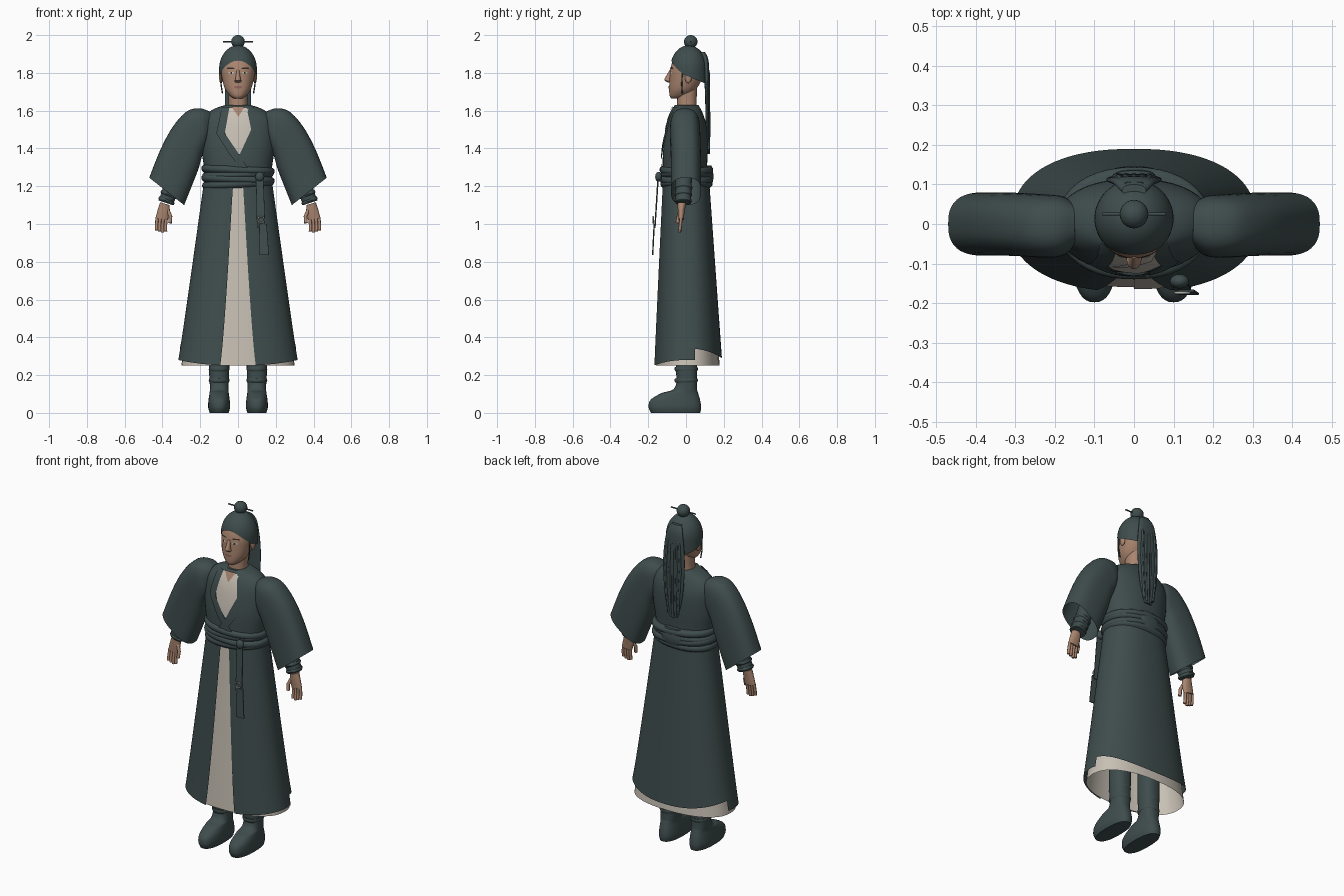
import bpy, bmesh, math
from mathutils import Vector

cube = bpy.data.objects.get("Cube")
if cube:
    bpy.data.objects.remove(cube)


def material(name, rgb):
    m = bpy.data.materials.new(name)
    m.use_nodes = True
    m.diffuse_color = (*rgb, 1)
    bsdf = m.node_tree.nodes["Principled BSDF"]
    bsdf.inputs["Base Color"].default_value = (*rgb, 1)
    bsdf.inputs["Roughness"].default_value = 0.8
    return m


CLOTH = material("dark teal cloth", (0.05, 0.074, 0.074))
CREAM = material("cream linen", (0.58, 0.53, 0.46))
SKIN = material("skin", (0.40, 0.235, 0.16))
INK = material("dark ink", (0.03, 0.025, 0.022))
LIP = material("lip", (0.30, 0.13, 0.10))
SILVER = material("silver", (0.40, 0.40, 0.38))
made = []


def finish(name, bm, mat):
    bmesh.ops.recalc_face_normals(bm, faces=bm.faces)
    me = bpy.data.meshes.new(name)
    bm.to_mesh(me)
    bm.free()
    me.materials.append(mat)
    ob = bpy.data.objects.new(name, me)
    bpy.context.scene.collection.objects.link(ob)
    made.append(ob)
    return ob


def level(z, rx, front, back, cx=0):
    """Horizontal section, as (x0, z0, x1, z1, front y, back y)."""
    return (cx - rx, z, cx + rx, z, front, back)


def smooth(secs, k=5):
    """Catmull-Rom interpolation between sections."""
    vs = [Vector(s) for s in secs]
    out = []
    for i in range(len(vs) - 1):
        a, b, c, d = vs[max(i - 1, 0)], vs[i], vs[i + 1], vs[min(i + 2, len(vs) - 1)]
        for j in range(k):
            t = j / k
            out.append(b + (c - a) * t / 2 + (a * 2 - b * 5 + c * 4 - d) * t * t / 2
                       + (b * 3 - a - c * 3 + d) * t ** 3 / 2)
    return out + [vs[-1]]


def power(v, e):
    return math.copysign(abs(v) ** e, v)


def loft(name, secs, mat, side=1, n=40, p=2.2, arcs=None, caps=(True, True), hem=None, k=5):
    """Skin over sections; arcs gives the start and end angles at top and bottom."""
    rings = smooth(secs, k)
    bm = bmesh.new()
    grid = []
    for i, (x0, z0, x1, z1, yf, yb) in enumerate(rings):
        t = i / (len(rings) - 1)
        row = []
        for j in range(n + 1 if arcs else n):
            a = math.tau * j / n
            if arcs:
                lo, hi = (arcs[0][q] * (1 - t) + arcs[1][q] * t for q in (0, 1))
                a = lo + (hi - lo) * j / n
            u, v = power(math.sin(a), 2 / p), power(-math.cos(a), 2 / p)
            z = (z0 + z1) / 2 + u * (z1 - z0) / 2 + (t ** 4 * hem(a) if hem else 0)
            row.append(bm.verts.new((side * ((x0 + x1) / 2 + u * (x1 - x0) / 2),
                                     (yf + yb) / 2 + v * (yb - yf) / 2, z)))
        grid.append(row)
    for r, s in zip(grid, grid[1:]):
        for j in range(n):
            q = j + 1 if arcs else (j + 1) % n
            bm.faces.new((r[j], r[q], s[q], s[j]))
    if not arcs:
        for on, row in zip(caps, (grid[0], grid[-1])):
            if on:
                bm.faces.new(row)
    return finish(name, bm, mat)


def front_y(secs, x, z, p):
    rings = sorted(smooth(secs), key=lambda s: s[1])
    lo = max((s for s in rings if s[1] <= z), key=lambda s: s[1], default=rings[0])
    hi = min((s for s in rings if s[1] > z), key=lambda s: s[1], default=rings[-1])
    s = lo.lerp(hi, (z - lo[1]) / (hi[1] - lo[1]) if hi[1] > lo[1] else 0)
    w = min(abs(x) / ((s[2] - s[0]) / 2), 1)
    return (s[4] + s[5]) / 2 - (s[5] - s[4]) / 2 * (1 - w ** p) ** (1 / p)


def plate(name, secs, rows, mat, off, p=2.2, cols=8, steps=6):
    """Thin patch laid on the front of a loft; rows are (z, left x, right x)."""
    bm = bmesh.new()
    grid = []
    for i in range((len(rows) - 1) * steps + 1):
        k = min(i // steps, len(rows) - 2)
        z, l, r = Vector(rows[k]).lerp(Vector(rows[k + 1]), i / steps - k)
        xs = [l + (r - l) * c / cols for c in range(cols + 1)]
        grid.append([bm.verts.new((x, front_y(secs, x, z, p) - off, z)) for x in xs])
    for r, s in zip(grid, grid[1:]):
        for c in range(cols):
            bm.faces.new((r[c], r[c + 1], s[c + 1], s[c]))
    return finish(name, bm, mat)


def tube(name, points, radius, mat, n=10):
    """Rounded rod through points."""
    cu = bpy.data.curves.new(name, "CURVE")
    cu.dimensions, cu.bevel_depth, cu.bevel_resolution, cu.use_fill_caps = "3D", radius, 2, True
    sp = cu.splines.new("POLY")
    sp.points.add(len(points) - 1)
    for pt, co in zip(sp.points, points):
        pt.co = (*co, 1)
    cu.materials.append(mat)
    ob = bpy.data.objects.new(name, cu)
    bpy.context.scene.collection.objects.link(ob)


def ball(name, co, size, mat):
    bm = bmesh.new()
    bmesh.ops.create_uvsphere(bm, u_segments=24, v_segments=14, radius=1)
    for v in bm.verts:
        v.co = Vector(c * s for c, s in zip(v.co, size)) + Vector(co)
    return finish(name, bm, mat)


# Robe skirt: cream underskirt, two front panels and a back panel
under = [level(1.24, 0.168, -0.113, 0.113), level(0.25, 0.3, -0.16, 0.178)]
outer = [level(1.24, 0.178, -0.122, 0.122), level(0.25, 0.316, -0.172, 0.188)]
behind = [level(1.24, 0.175, -0.12, 0.122), level(0.29, 0.308, -0.165, 0.19)]
loft("underskirt", under, CREAM, p=2.3, caps=(False, False), k=16)
plate("underskirt_pleat", under, [(1.2, 0, 0.03), (0.255, 0, 0.11)], CREAM, 0.005, 2.3)
for side, label in ((1, "left"), (-1, "right")):
    loft("front_panel_" + label, outer, CLOTH, side, p=2.3, k=16,
         arcs=((0.1, 1.8), (0.25, 1.75)), hem=lambda a: 0.03 * math.sin(a) ** 2)
loft("back_panel", behind, CLOTH, p=2.3, k=16, arcs=((1.5, math.tau - 1.5),) * 2,
     hem=lambda a: 0.05 * math.sin(a) ** 2)

# Robe body with crossed lapels
torso = [level(1.2, 0.175, -0.12, 0.115), level(1.3, 0.18, -0.124, 0.112),
         level(1.4, 0.195, -0.12, 0.115), level(1.5, 0.198, -0.105, 0.112),
         level(1.56, 0.185, -0.09, 0.098), level(1.605, 0.135, -0.072, 0.08),
         level(1.63, 0.068, -0.06, 0.065)]
loft("robe_body", torso, CLOTH)
plate("inner_shirt", torso, [(1.615, -0.055, 0.055), (1.5, -0.072, 0.072),
                             (1.43, -0.05, 0.04), (1.37, 0.005, 0.012)], CREAM, 0.003)
plate("shirt_overlap", torso, [(1.61, 0.03, 0.055), (1.56, 0, 0.045),
                               (1.5, -0.06, -0.03)], CREAM, 0.007)
plate("throat", torso, [(1.622, -0.035, 0.035), (1.57, 0, 0.004)], SKIN, 0.009)
plate("lapel_right", torso, [(1.62, -0.085, -0.045), (1.48, -0.115, -0.07),
                             (1.37, -0.045, 0.005), (1.3, 0.01, 0.05)], CLOTH, 0.009)
plate("lapel_left", torso, [(1.62, 0.045, 0.085), (1.5, 0.07, 0.115),
                            (1.37, 0.01, 0.06), (1.3, -0.04, 0.01)], CLOTH, 0.007)

# Wrapped sash of overlapping folds
for i in range(4):
    z, tilt, g = 1.205 + 0.025 * i, 0.008 * (-1) ** i, 0.004 * (i % 2)
    fold = [(-r - g, z + h - tilt, r + g, z + h + tilt, -f - g, f + g + 0.004)
            for h, r, f in ((-0.014, 0.178, 0.122), (0, 0.189, 0.135),
                            (0.018, 0.187, 0.133), (0.026, 0.176, 0.12))]
    loft("sash_fold", fold, CLOTH, k=3)
loft("sash_back_knot", [level(z, r, 0.11, y) for z, r, y in
                        ((1.2, 0.04, 0.135), (1.25, 0.065, 0.146), (1.31, 0.05, 0.135))], CLOTH)

# Hanging belt ornament
ball("belt_knot", (0.115, -0.145, 1.25), (0.024, 0.018, 0.026), CLOTH)
loft("belt_strap", [level(1.24, 0.02, -0.152, -0.144, 0.115),
                    level(0.98, 0.022, -0.168, -0.161, 0.122)], CLOTH, p=6)
loft("belt_tassel", [level(1.0, 0.02, -0.172, -0.165, 0.132),
                     level(0.835, 0.026, -0.18, -0.173, 0.138)], CLOTH, p=6)
circle = [(0.122 + 0.017 * math.cos(a), -0.174, 1.022 + 0.017 * math.sin(a))
          for a in (math.tau * i / 20 for i in range(21))]
tube("belt_ring", circle, 0.004, SILVER)

# Sleeves, forearms, hands and boots, mirrored
sleeve = [(0.14, 1.49, 0.15, 1.595, -0.05, 0.05), (0.165, 1.42, 0.2, 1.612, -0.08, 0.07),
          (0.19, 1.36, 0.27, 1.597, -0.085, 0.075), (0.21, 1.29, 0.345, 1.515, -0.082, 0.078),
          (0.245, 1.2, 0.41, 1.395, -0.08, 0.08), (0.285, 1.1, 0.47, 1.245, -0.08, 0.08)]
forearm = [(0.27, 1.29, 0.35, 1.33, -0.055, 0.035), (0.345, 1.1, 0.42, 1.125, -0.055, 0.025)]
palm = [(0.362, 1.1, 0.412, 1.115, -0.045, 0), (0.362, 1.06, 0.425, 1.075, -0.043, -0.007),
        (0.372, 1.02, 0.436, 1.03, -0.04, -0.012)]
boot = [level(z, r, f, b, 0.1) for z, r, f, b in
        ((0, 0.05, -0.185, 0.075), (0.03, 0.058, -0.198, 0.08), (0.07, 0.056, -0.187, 0.074),
         (0.105, 0.051, -0.13, 0.064), (0.14, 0.049, -0.056, 0.058),
         (0.3, 0.055, -0.055, 0.058), (0.9, 0.06, -0.06, 0.06))]
for side, label in ((1, "left"), (-1, "right")):
    loft("sleeve_" + label, sleeve, CLOTH, side, p=2.6, caps=(True, False))
    loft("forearm_" + label, forearm, CLOTH, side)
    for f in (0.6, 0.78, 0.95):
        c = Vector(forearm[0]).lerp(Vector(forearm[1]), f)
        grow = Vector((-0.005, 0, 0.005, 0, -0.006, 0.006))
        lift = Vector((0, 0.01, 0, 0.01, 0, 0))
        loft("wrist_band", [c + lift, c + grow, c - lift], CLOTH, side, n=24, k=3)
    loft("palm_" + label, palm, SKIN, side, n=20)
    for i in range(4):
        x = 0.38 + 0.016 * i
        tip = 0.955 + 0.006 * abs(i - 1)
        tube("finger", [(side * x, -0.026, 1.035), (side * (x + 0.004), -0.03, 0.99),
                        (side * (x + 0.003), -0.034, tip)], 0.0085, SKIN)
    tube("thumb", [(side * 0.372, -0.03, 1.075), (side * 0.357, -0.04, 1.04),
                   (side * 0.36, -0.046, 1.005)], 0.0095, SKIN)
    loft("boot_" + label, boot, CLOTH, side, p=2.4)
    for z in (0.16, 0.22):
        loft("boot_strap", [level(z + h, 0.05 + g, -0.056 - g, 0.058 + g, 0.1)
                            for h, g in ((0, 0), (0.01, 0.005), (0.022, 0.003))], CLOTH, side, k=2)

# Head and face
loft("neck", [level(1.57, 0.06, -0.05, 0.06), level(1.64, 0.05, -0.047, 0.056),
              level(1.74, 0.052, -0.045, 0.06)], SKIN)
head = [level(1.665, 0.022, -0.078, -0.02), level(1.68, 0.044, -0.087, 0.02),
        level(1.715, 0.069, -0.089, 0.055), level(1.77, 0.084, -0.087, 0.085),
        level(1.82, 0.089, -0.083, 0.095), level(1.87, 0.08, -0.066, 0.085),
        level(1.91, 0.045, -0.03, 0.05)]
loft("head", head, SKIN)
loft("nose", [level(1.748, 0.012, -0.094, -0.07), level(1.757, 0.019, -0.109, -0.07),
              level(1.768, 0.014, -0.113, -0.07), level(1.815, 0.007, -0.087, -0.07)],
     SKIN, n=16)
plate("mouth", head, [(1.731, -0.014, 0.014), (1.725, -0.024, 0.024),
                      (1.717, -0.012, 0.012)], LIP, 0.003)
for s, label in ((1, "left"), (-1, "right")):
    plate("eye_" + label, head, [(1.806, s * 0.027, s * 0.044), (1.8, s * 0.02, s * 0.052),
                                 (1.794, s * 0.027, s * 0.044)], CREAM, 0.002)
    plate("iris_" + label, head, [(1.806, s * 0.031, s * 0.04),
                                  (1.794, s * 0.031, s * 0.04)], INK, 0.004)
    plate("brow_" + label, head, [(1.828, s * 0.025, s * 0.055),
                                  (1.821, s * 0.016, s * 0.06)], INK, 0.003)
    ball("ear_" + label, (s * 0.09, 0.012, 1.775), (0.01, 0.018, 0.03), SKIN)
    tube("side_lock", [(s * 0.09, -0.02, 1.8), (s * 0.09, -0.022, 1.74),
                       (s * 0.082, -0.02, 1.69)], 0.0035, CLOTH)

# Fitted cap with an arched brow line
bm = bmesh.new()
cap = []
for i in range(17):
    row = []
    for j in range(48):
        a = math.tau * j / 48
        low = 1.78 + 0.085 * max(math.cos(a), 0) ** 1.5 - 0.04 * max(-math.cos(a), 0)
        z = low + (1.945 - low) * math.sin(i / 16.2 * math.pi / 2)
        w = math.sqrt(max(1 - (max(z - 1.82, 0) / 0.126) ** 2, 0))
        row.append(bm.verts.new((0.1 * w * math.sin(a), 0.014 - 0.098 * w * math.cos(a), z)))
    cap.append(row)
for r, q in zip(cap, cap[1:]):
    for j in range(48):
        k = (j + 1) % 48
        bm.faces.new((r[j], r[k], q[k], q[j]))
bm.faces.new(cap[-1])
finish("cap", bm, CLOTH)

# Topknot, pin and long tail of hair
ball("topknot", (0, 0.025, 1.965), (0.036, 0.036, 0.035), CLOTH)
tube("hair_pin", [(-0.08, 0.025, 1.965), (0.08, 0.025, 1.965)], 0.004, CLOTH)
tail = [level(1.91, 0.03, 0.07, 0.1), level(1.86, 0.052, 0.09, 0.12),
        level(1.7, 0.07, 0.1, 0.124), level(1.5, 0.058, 0.105, 0.126),
        level(1.37, 0.025, 0.112, 0.122)]
loft("hair_tail", tail, CLOTH)
for i in range(-2, 3):
    tube("hair_strand", [(i * 0.009, 0.1, 1.9), (i * 0.02, 0.119, 1.8), (i * 0.024, 0.121, 1.65),
                         (i * 0.02, 0.122, 1.5), (i * 0.015, 0.12, 1.37 + 0.012 * abs(i))],
         0.007, CLOTH)

# Smooth shading with crisp edges
bpy.ops.object.select_all(action="DESELECT")
for ob in made:
    ob.select_set(True)
bpy.context.view_layer.objects.active = made[0]
bpy.ops.object.shade_smooth_by_angle(angle=math.radians(40))
